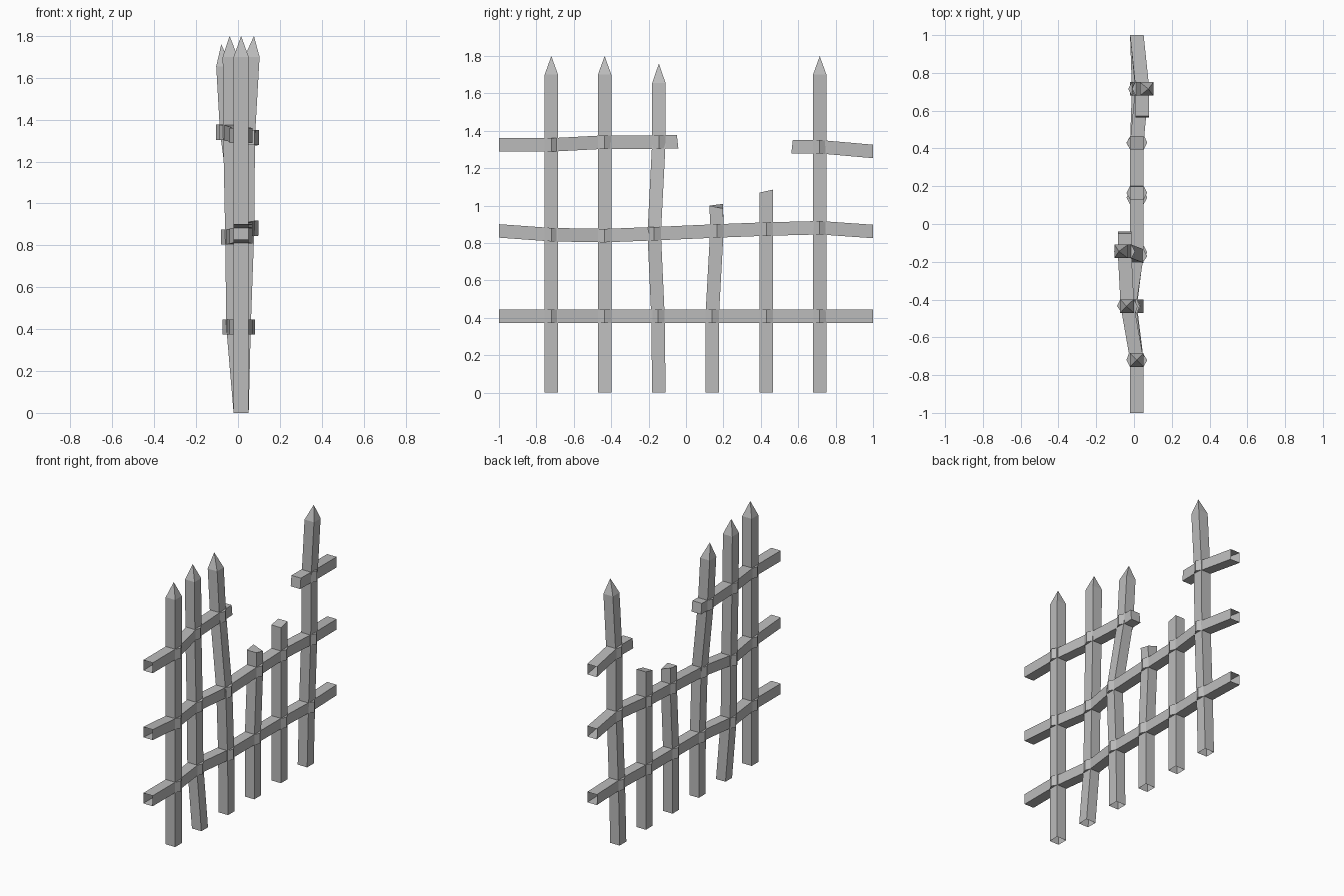
import bpy, bmesh
from mathutils import Vector

cube = bpy.data.objects.get("Cube")
if cube:
    bpy.data.objects.remove(cube, do_unlink=True)

iron = bpy.data.materials.new("grey iron")
iron.use_nodes = True
grey = (0.5, 0.5, 0.5, 1)
iron.diffuse_color = grey
iron.node_tree.nodes["Principled BSDF"].inputs["Base Color"].default_value = grey

H = 0.036          # half thickness of every bar
BULGE = 0.055      # half width of a rail where it wraps a post
X0 = 0.015         # the fence line
CORNERS = ((-1, -1), (1, -1), (1, 1), (-1, 1))


def loft(name, rings, cap_end=False, cap_start=False, tip=None):
    """Skin four-sided rings into a bar, with optional caps or a pointed tip."""
    bm = bmesh.new()
    loops = [[bm.verts.new(p) for p in ring] for ring in rings]
    for a, b in zip(loops, loops[1:]):
        for i in range(4):
            j = (i + 1) % 4
            bm.faces.new((a[i], a[j], b[j], b[i]))
    if tip:
        apex = bm.verts.new(tip)
        for i in range(4):
            bm.faces.new((loops[-1][i], loops[-1][(i + 1) % 4], apex))
    if cap_end:
        bm.faces.new(loops[-1])
    if cap_start:
        bm.faces.new(loops[0][::-1])
    bmesh.ops.recalc_face_normals(bm, faces=bm.faces)
    mesh = bpy.data.meshes.new(name)
    bm.to_mesh(mesh)
    bm.free()
    mesh.materials.append(iron)
    obj = bpy.data.objects.new(name, mesh)
    bpy.context.collection.objects.link(obj)


def post(name, path, tip=None, jag=(0, 0, 0, 0)):
    """Upright bar through path points, ending in a spike or a snapped top."""
    rings = [[Vector(p) + Vector((sx * H, sy * H, 0)) for sx, sy in CORNERS] for p in path]
    for v, dz in zip(rings[-1], jag):
        v.z += dz
    loft(name, rings, cap_end=tip is None, tip=tip)


def rail(name, path, snap_start=0, snap_end=0):
    """Bar along y; inner path points are crossings and get a diamond bulge."""
    pts = [Vector(p) for p in path]
    rings = []

    def ring(c, half, slant=0):
        rings.append([c + Vector((sx * half, sz * slant, sz * H)) for sx, sz in CORNERS])

    ring(pts[0], H, snap_start)
    for before, c, after in zip(pts, pts[1:], pts[2:]):
        ring(c + (before - c) * (H / (c - before).length), H)
        ring(c, BULGE)
        ring(c + (after - c) * (H / (after - c).length), H)
    ring(pts[-1], H, snap_end)
    loft(name, rings, cap_start=snap_start != 0, cap_end=snap_end != 0)


# Crossing points of each post with the low, middle and high rails
low, mid, high = 0.41, 0.86, 1.33
cross = [
    [(X0, -0.72, low), (X0, -0.72, 0.845), (X0, -0.72, 1.325)],
    [(-0.02, -0.435, low), (-0.025, -0.435, 0.84), (-0.035, -0.435, 1.34)],
    [(X0, -0.15, low), (X0, -0.17, 0.85), (-0.05, -0.145, 1.34)],
    [(X0, 0.14, low), (X0, 0.165, 0.865)],
    [(X0, 0.43, low), (X0, 0.43, 0.875)],
    [(0.025, 0.715, low), (0.042, 0.715, 0.882), (0.045, 0.715, 1.315)],
]

# Spiked posts
for name, i, foot_y, top, tip in (
    ("first_post", 0, -0.72, (X0, -0.72, 1.7), (X0, -0.72, 1.8)),
    ("second_post", 1, -0.435, (-0.037, -0.435, 1.7), (-0.04, -0.435, 1.8)),
    ("third_post", 2, -0.145, (-0.068, -0.145, 1.655), (-0.08, -0.145, 1.76)),
    ("sixth_post", 5, 0.715, (0.067, 0.715, 1.7), (0.076, 0.715, 1.8)),
):
    post(name, [(X0, foot_y, 0)] + cross[i] + [top], tip)

# Snapped posts
post("fourth_post", [(X0, 0.14, 0)] + cross[3] + [(X0, 0.162, 1.0)], jag=(0, 0, -0.015, 0.01))
post("fifth_post", [(X0, 0.43, 0)] + cross[4] + [(X0, 0.43, 1.078)], jag=(-0.008, -0.008, 0.008, 0.008))

# Full rails
rail("low_rail", [(X0, -1, low)] + [c[0] for c in cross] + [(X0, 1, low)])
rail("middle_rail", [(X0, -1, 0.865)] + [c[1] for c in cross] + [(X0, 1, 0.862)])

# Broken top rail
rail("top_rail_front", [(X0, -1, 1.325)] + [c[2] for c in cross[:3]] + [(-0.05, -0.045, 1.342)],
     snap_end=-0.004)
rail("top_rail_back", [(0.043, 0.567, 1.315), cross[5][2], (X0, 1, 1.29)], snap_start=0.004)
